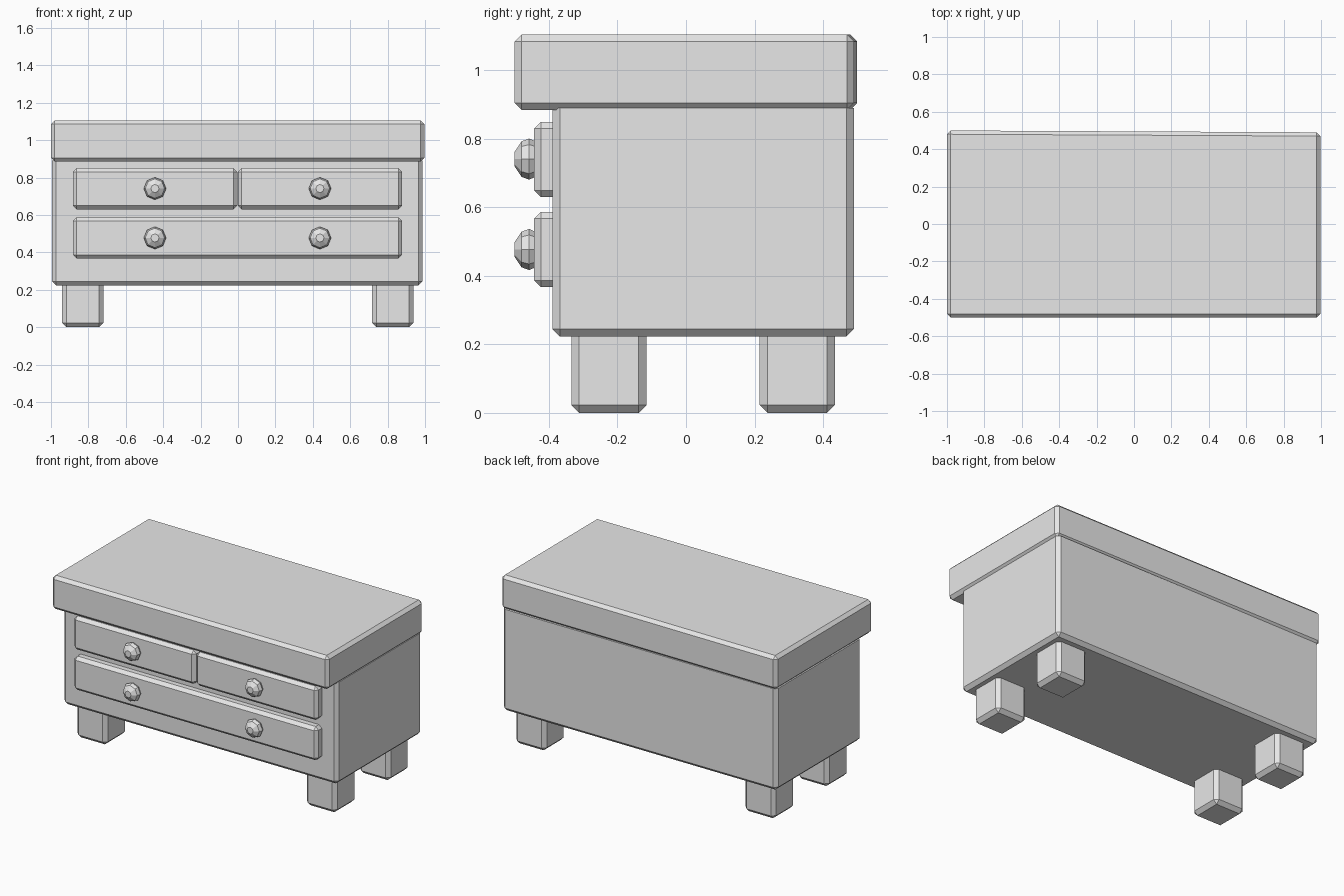
import bpy, bmesh
from math import cos, sin, pi

cube = bpy.data.objects.get("Cube")
if cube:
    bpy.data.objects.remove(cube, do_unlink=True)

grey = bpy.data.materials.new("plain_grey")
grey.use_nodes = True
grey.diffuse_color = (0.8, 0.8, 0.8, 1)
grey.node_tree.nodes["Principled BSDF"].inputs["Base Color"].default_value = (0.8, 0.8, 0.8, 1)


def finish(name, bm):
    bmesh.ops.recalc_face_normals(bm, faces=bm.faces)
    mesh = bpy.data.meshes.new(name)
    bm.to_mesh(mesh)
    bm.free()
    mesh.materials.append(grey)
    obj = bpy.data.objects.new(name, mesh)
    bpy.context.collection.objects.link(obj)


def box(name, xs, ys, zs, bevel=0.02, skew=0.0, keep=None):
    """Chamfered box; skew pulls in the back +x corner, keep(edge) picks edges to chamfer."""
    bm = bmesh.new()
    bmesh.ops.create_cube(bm, size=1)
    for v in bm.verts:
        right, back = v.co.x > 0, v.co.y > 0
        v.co = (xs[right], ys[back] - (skew if right and back else 0), zs[v.co.z > 0])
    edges = [e for e in bm.edges if keep is None or keep(e)]
    bmesh.ops.bevel(bm, geom=edges, offset=bevel, segments=1, affect='EDGES')
    finish(name, bm)


def knob(name, x, z):
    """Eight-sided faceted knob turned about the y axis."""
    bm = bmesh.new()
    profile = [(0.022, -0.5), (0.052, -0.48), (0.06, -0.458), (0.05, -0.435)]
    rings = [[bm.verts.new((x + r * cos(i * pi / 4), y, z + r * sin(i * pi / 4)))
              for i in range(8)] for r, y in profile]
    for a, b in zip(rings, rings[1:]):
        for i in range(8):
            j = (i + 1) % 8
            bm.faces.new((a[i], a[j], b[j], b[i]))
    bm.faces.new(rings[0])
    bm.faces.new(rings[-1])
    finish(name, bm)


# Lid with a slightly slanted back
box("lid", (-1, 0.997), (-0.5, 0.5), (0.885, 1.105), skew=0.01)

# Cabinet body, its top edges left square under the lid
box("body", (-0.995, 0.987), (-0.39, 0.49), (0.223, 0.89), bevel=0.022,
    keep=lambda e: not all(v.co.z > 0.8 for v in e.verts))

# Feet
for side, xs in (("right", (-0.94, -0.72)), ("left", (0.717, 0.937))):
    for end, ys in (("front", (-0.335, -0.115)), ("back", (0.215, 0.435))):
        box(f"{end}_{side}_foot", xs, ys, (0, 0.24), bevel=0.023,
            keep=lambda e: not all(v.co.z > 0.1 for v in e.verts))

# Drawer fronts
depth = (-0.444, -0.37)
box("upper_right_drawer", (-0.883, -0.004), depth, (0.63, 0.85))
box("upper_left_drawer", (0, 0.878), depth, (0.63, 0.85))
box("lower_drawer", (-0.883, 0.878), depth, (0.367, 0.587))

# Knobs
for row, z in (("upper", 0.741), ("lower", 0.477)):
    for side, x in (("right", -0.444), ("left", 0.438)):
        knob(f"{row}_{side}_knob", x, z)
